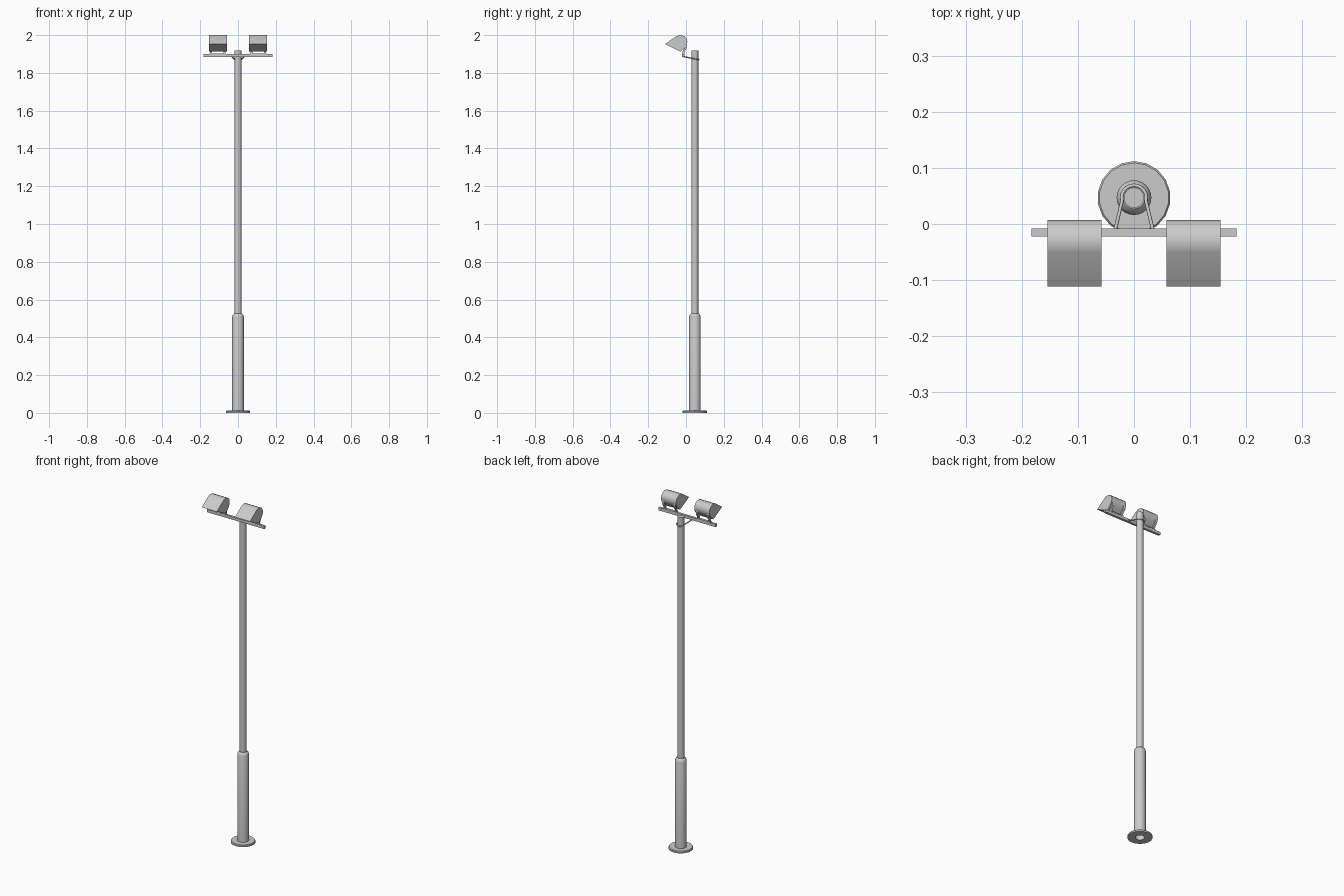
import bpy, bmesh, math

if "Cube" in bpy.data.objects:
    bpy.data.objects.remove(bpy.data.objects["Cube"])

POLE_Y = 0.047


def finish(name, bm, smooth=True):
    bmesh.ops.remove_doubles(bm, verts=bm.verts, dist=1e-5)
    bmesh.ops.recalc_face_normals(bm, faces=bm.faces)
    me = bpy.data.meshes.new(name)
    bm.to_mesh(me)
    bm.free()
    ob = bpy.data.objects.new(name, me)
    bpy.context.collection.objects.link(ob)
    if smooth:
        bpy.ops.object.select_all(action='DESELECT')
        bpy.context.view_layer.objects.active = ob
        ob.select_set(True)
        bpy.ops.object.shade_smooth_by_angle(angle=math.radians(35))
    return ob


def lathe(name, profile, sides):
    """Spin an (r, z) profile around the pole axis."""
    bm = bmesh.new()
    vs = [bm.verts.new((0, POLE_Y + r, z)) for r, z in profile]
    es = [bm.edges.new(p) for p in zip(vs, vs[1:])]
    bmesh.ops.spin(bm, geom=vs + es, cent=(0, POLE_Y, 0), axis=(0, 0, 1),
                   angle=2 * math.pi, steps=sides)
    return finish(name, bm)


def extrude_x(name, profile, x0, x1):
    """Extrude a closed (y, z) outline along x."""
    bm = bmesh.new()
    face = bm.faces.new([bm.verts.new((x0, y, z)) for y, z in profile])
    ext = bmesh.ops.extrude_face_region(bm, geom=[face], use_keep_orig=True)
    new = [v for v in ext['geom'] if isinstance(v, bmesh.types.BMVert)]
    bmesh.ops.translate(bm, verts=new, vec=(x1 - x0, 0, 0))
    return finish(name, bm)


def rect(y0, y1, z0, z1):
    return [(y0, z0), (y1, z0), (y1, z1), (y0, z1)]


# Base flange, hollow in the middle
lathe("base_flange", [(0.024, 0), (0.065, 0), (0.065, 0.008), (0.062, 0.012),
                      (0.024, 0.012), (0.024, 0)], 18)

# Lower and upper pole
lathe("lower_pole", [(0, 0.3), (0.024, 0.3), (0.024, 0.004), (0.031, 0.004),
                     (0.031, 0.508), (0.027, 0.520), (0.020, 0.526), (0, 0.526)], 24)
lathe("upper_pole", [(0, 0.5), (0.018, 0.5), (0.018, 1.918), (0, 1.918)], 24)

# Crossbar
extrude_x("crossbar", rect(-0.022, -0.008, 1.883, 1.899), -0.183, 0.183)

# Clamp rod looping behind the pole, tilted down towards the back
pts = [(-0.034, -0.012)]
for i in range(13):
    a = math.radians(195 - i * 210 / 12)
    pts.append((0.022 * math.cos(a), POLE_Y + 0.022 * math.sin(a)))
pts.append((0.034, -0.012))
curve = bpy.data.curves.new("clamp_rod", 'CURVE')
curve.dimensions = '3D'
curve.bevel_depth = 0.0032
curve.bevel_resolution = 2
curve.use_fill_caps = True
spline = curve.splines.new('POLY')
spline.points.add(len(pts) - 1)
for p, (x, y) in zip(spline.points, pts):
    p.co = (x, y, 1.886 - 0.2 * (y + 0.012), 1)
bpy.context.collection.objects.link(bpy.data.objects.new("clamp_rod", curve))

# Floodlights: rounded back, straight hood and flat lens side
back = [(-0.111, 1.953), (-0.050, 1.995), (-0.036, 2.0), (-0.021, 1.999),
        (-0.007, 1.993), (0.003, 1.982), (0.007, 1.968), (0.006, 1.955),
        (0.001, 1.943), (-0.010, 1.929), (-0.029, 1.912)]
arm = [(0.000, 1.965), (0.006, 1.950), (0.003, 1.928), (-0.008, 1.912), (-0.009, 1.897),
       (-0.019, 1.897), (-0.018, 1.914), (-0.006, 1.932), (-0.004, 1.950)]
for side, s in (("left", -1), ("right", 1)):
    extrude_x(side + "_lamp_housing", back, s * 0.058, s * 0.154)
    for tag, x in (("inner", 0.071), ("outer", 0.143)):
        extrude_x(f"{side}_lamp_{tag}_arm", arm, s * x - 0.005, s * x + 0.005)
    extrude_x(side + "_lamp_foot", rect(-0.021, -0.007, 1.898, 1.903),
              s * 0.064, s * 0.150)
